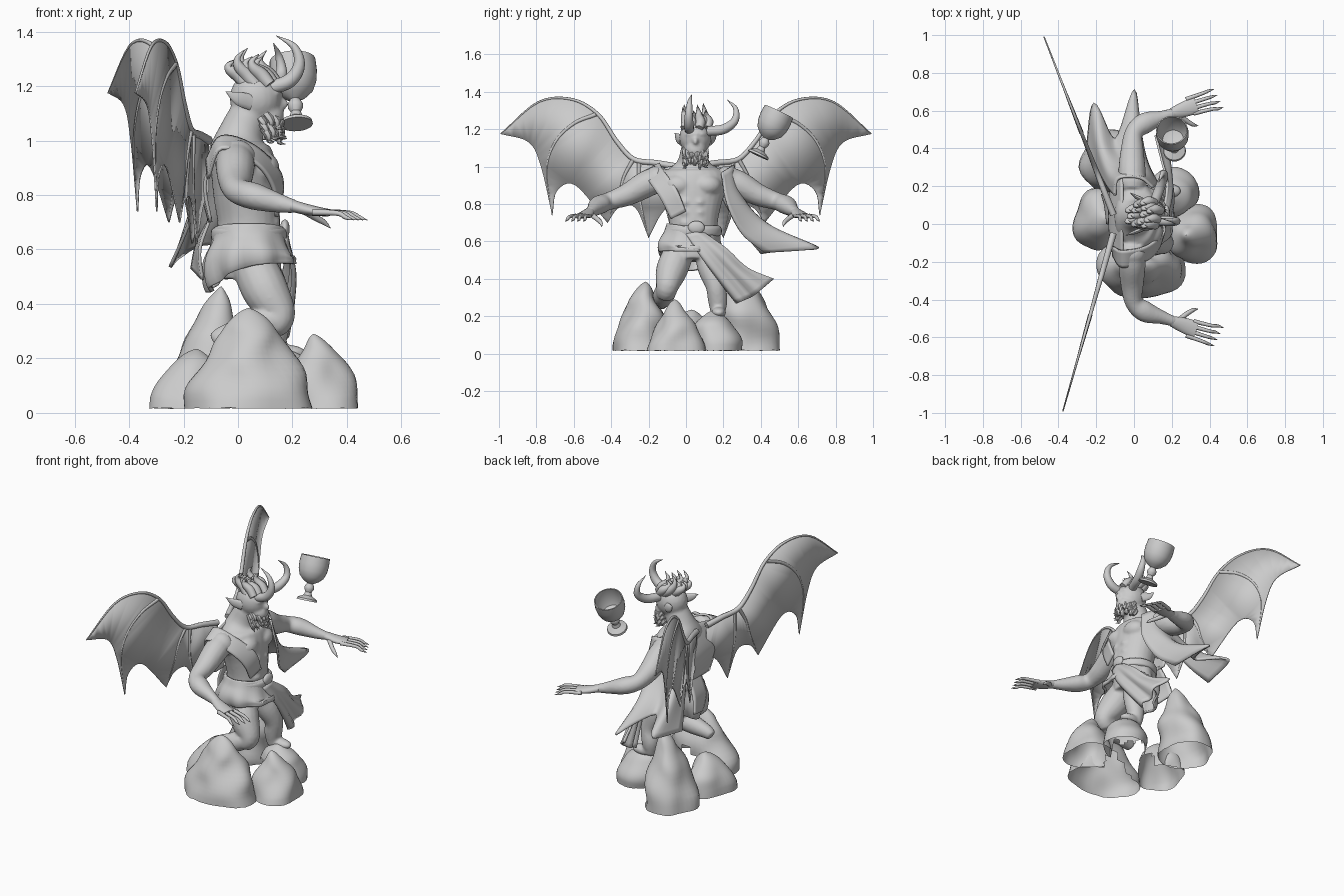
import bpy, bmesh, math, random
from mathutils import Vector as V, Matrix, noise

random.seed(4)
cube = bpy.data.objects.get("Cube")
if cube:
    bpy.data.objects.remove(cube)

stone = bpy.data.materials.new("statue_grey")
stone.use_nodes = True
stone.diffuse_color = (0.6, 0.6, 0.6, 1)
stone.node_tree.nodes["Principled BSDF"].inputs["Base Color"].default_value = (0.6, 0.6, 0.6, 1)
MID = 0.035  # the figure stands slightly off centre


def finish(name, bm, angle=50, thick=0, voxel=0):
    bmesh.ops.recalc_face_normals(bm, faces=bm.faces)
    me = bpy.data.meshes.new(name)
    bm.to_mesh(me)
    bm.free()
    ob = bpy.data.objects.new(name, me)
    bpy.context.collection.objects.link(ob)
    me.materials.append(stone)
    bpy.ops.object.select_all(action='DESELECT')
    ob.select_set(True)
    bpy.context.view_layer.objects.active = ob
    bpy.ops.object.shade_smooth_by_angle(angle=math.radians(angle))
    if thick:
        m = ob.modifiers.new("thickness", 'SOLIDIFY')
        m.thickness, m.offset = thick, 0
    if voxel:
        m = ob.modifiers.new("merge", 'REMESH')
        m.mode, m.voxel_size, m.use_smooth_shade = 'VOXEL', voxel, True
        m = ob.modifiers.new("soften", 'SMOOTH')
        m.iterations = 4
    return ob


def smooth_path(pts, steps=5):
    """Catmull-Rom through points of any dimension."""
    pts = [V(p) for p in pts]
    ext = [pts[0] * 2 - pts[1]] + pts + [pts[-1] * 2 - pts[-2]]
    out = []
    for i in range(1, len(ext) - 2):
        a, b, c, d = ext[i - 1:i + 3]
        for k in range(steps):
            t = k / steps
            out.append(0.5 * (2 * b + (c - a) * t + (2 * a - 5 * b + 4 * c - d) * t * t
                              + (3 * b - a - 3 * c + d) * t ** 3))
    return out + [pts[-1]]


def loft(bm, pts, up=(0, 0, 1), n=16, steps=5, cap=True):
    """Tube through (x, y, z, side radius[, other radius])."""
    pts = smooth_path([p if len(p) == 5 else (*p, p[3]) for p in pts], steps)
    rings = []
    for i, p in enumerate(pts):
        t = V((pts[min(i + 1, len(pts) - 1)] - pts[max(i - 1, 0)])[:3]).normalized()
        s = t.cross(V(up)).normalized()
        o = s.cross(t)
        c = V(p[:3])
        rings.append([bm.verts.new(c + s * math.cos(a) * max(p[3], .001) + o * math.sin(a) * max(p[4], .001))
                      for a in (2 * math.pi * k / n for k in range(n))])
    for r, q in zip(rings, rings[1:]):
        for k in range(n):
            bm.faces.new((r[k], r[(k + 1) % n], q[(k + 1) % n], q[k]))
    if cap:
        bm.faces.new(rings[0])
        bm.faces.new(rings[-1])
    return rings


def tube(name, pts, **kw):
    bm = bmesh.new()
    loft(bm, pts, **kw)
    return finish(name, bm)


def ball(bm, c, s):
    bmesh.ops.create_uvsphere(bm, u_segments=20, v_segments=12, radius=1,
                              matrix=Matrix.Translation(c) @ Matrix.Diagonal((*s, 1)))


def sheet(name, rows, fold=0.0, waves=3):
    """Draped cloth through rows of points, rippled along x."""
    cols = [smooth_path(r, 6) for r in rows]
    lines = [smooth_path(c, 6) for c in zip(*cols)]
    bm = bmesh.new()
    grid = []
    for i, ln in enumerate(lines):
        u = i / (len(lines) - 1)
        grid.append([bm.verts.new(p + V((fold * u * math.sin(waves * 6.28 * j / len(ln)), 0, 0)))
                     for j, p in enumerate(ln)])
    for a, b in zip(grid, grid[1:]):
        for j in range(len(a) - 1):
            bm.faces.new((a[j], a[j + 1], b[j + 1], b[j]))
    return finish(name, bm, 70, thick=0.012)


# Body: torso, limbs and muscles merged into one skin
bm = bmesh.new()
loft(bm, [(.05, .04, .5, .12, .11), (.04, .04, .6, .13, .12), (.04, .04, .7, .13, .115), (.03, .04, .8, .15, .12),
          (.02, .04, .9, .18, .12), (.005, .04, .97, .16, .11), (.01, .04, 1.02, .09, .085),
          (.04, .045, 1.1, .07, .07)], up=(1, 0, 0), n=24)
ball(bm, (.065, .05, 1.155), (.096, .086, .098))
ball(bm, (.105, .05, 1.09), (.065, .06, .055))
ball(bm, (.158, .05, 1.135), (.028, .016, .022))
ball(bm, (.13, .05, 1.175), (.035, .062, .014))
for s in (-1, 1):
    y = lambda d: MID + s * d
    ball(bm, (.085, y(.075), .9), (.068, .08, .06))
    ball(bm, (-.01, y(.19), .93), (.078, .07, .075))
    for k in range(3):
        ball(bm, (.125, y(.035), .81 - k * .055), (.03, .036, .028))
    loft(bm, [(-.01, y(.14), .95, .06), (-.01, y(.24), .91, .072), (-.01, y(.35), .85, .062, .06),
              (0, y(.45), .815, .048), (.06, y(.5), .795, .056, .05), (.15, y(.53), .77, .036),
              (.22, y(.555), .755, .027, .022)])
loft(bm, [(.05, -.03, .56, .08), (.1, -.075, .45, .085), (.15, -.1, .36, .062), (.12, -.11, .31, .05)],
     up=(0, 1, 0))
loft(bm, [(.15, -.1, .35, .055), (.06, -.12, .31, .058), (-.05, -.13, .28, .042), (-.09, -.13, .26, .03)])
loft(bm, [(.06, .12, .56, .08), (.11, .14, .45, .075), (.14, .16, .36, .055), (.13, .17, .28, .052),
          (.13, .17, .2, .035)], up=(0, 1, 0))
ball(bm, (.18, .175, .22), (.07, .04, .03))
finish("body", bm, voxel=0.009)

# Hands with long clawed fingers
for s, side in ((-1, "right"), (1, "left")):
    y = lambda d: MID + s * d
    bm = bmesh.new()
    loft(bm, [(.2, y(.55), .76, .028, .022), (.26, y(.57), .745, .04, .02), (.33, y(.595), .735, .045, .014)])
    for k in range(4):
        f = k / 3
        bx, bd = .345 - .04 * f, .56 + .075 * f
        tx, td = .475 - .05 * f, .585 + .095 * f
        loft(bm, [(bx - .03, y(bd - .01), .737, .012), ((bx + tx) / 2, y((bd + td) / 2), .733, .0095),
                  (tx - .03, y(td - .01), .718, .008), (tx, y(td), .708, .001)], n=8)
    loft(bm, [(.23, y(.55), .75, .015), (.28, y(.51), .72, .013), (.315, y(.49), .7, .01),
              (.34, y(.485), .678, .001)], n=8)
    finish(side + "_hand", bm)

# Horns, ears, hair and beard
tube("right_horn", [(.11, .02, 1.19, .025), (.19, .015, 1.22, .026), (.225, .015, 1.28, .021),
                    (.205, .02, 1.345, .013), (.14, .03, 1.385, .001)], up=(0, 1, 0))
tube("left_horn", [(.11, .12, 1.19, .026), (.14, .2, 1.2, .026), (.16, .26, 1.245, .021),
                   (.15, .265, 1.31, .013), (.13, .22, 1.358, .001)], up=(1, 0, 0))
tube("right_ear", [(.05, -.025, 1.14, .012, .03), (0, -.045, 1.155, .01, .024), (-.045, -.06, 1.18, .001)], n=12)
tube("left_ear", [(.05, .125, 1.14, .012, .03), (.01, .145, 1.155, .01, .024), (-.02, .165, 1.18, .001)], n=12)
bm = bmesh.new()
for k in range(13):
    a = k * 2.4
    r = .02 + .05 * math.sqrt(k / 13)
    x, y = .06 + r * math.cos(a), .05 + r * math.sin(a)
    h = random.uniform(.04, .1)
    loft(bm, [(x + .03, y, 1.205, .022), (x, y + .008, 1.24, .026), (x - .03, y, 1.245 + h * .3, .02),
              (x - .035, y - .005, 1.245 + h * .65, .011), (x - .01, y - .01, 1.245 + h, .001)],
         up=(0, 1, 0), n=8, steps=4)
finish("hair", bm)
bm = bmesh.new()
for row in range(3):
    for k in range(8):
        a = math.radians(-95 + 26 * k + row * 8)
        c, s = math.cos(a), math.sin(a)
        z = 1.09 - row * .02 + random.uniform(-.01, .01)
        d = random.uniform(.03, .06)
        loft(bm, [(.085 + .05 * c, .05 + .055 * s, z, .016), (.1 + .06 * c, .05 + .06 * s, z - d * .5, .014),
                  (.105 + .05 * c, .05 + .055 * s, z - d * .9, .008),
                  (.12 + .06 * c, .05 + .07 * s, z - d, .001)], up=(0, 1, 0), n=6, steps=3)
finish("beard", bm)

# Clothing: skirt, belt, chest wrap, sash and cloak
bm = bmesh.new()
loft(bm, [(.04, .04, .67, .138, .125), (.04, .03, .62, .145, .135), (.04, .02, .56, .165, .165),
          (.05, .02, .52, .155, .162)], up=(1, 0, 0), n=48, cap=False)
for v in bm.verts:
    a = math.atan2(v.co.y - .03, v.co.x - .04)
    drop = (.67 - v.co.z) / .15
    v.co.xy += V((math.cos(a), math.sin(a))) * .01 * drop * math.sin(9 * a)
    v.co.z -= .025 * drop * math.cos(2 * a)
finish("skirt", bm, 70, thick=0.014)
tube("belt", [(.04, .04, .63, .14, .128), (.04, .04, .64, .15, .138), (.04, .04, .67, .15, .138),
              (.04, .04, .685, .136, .122)], up=(1, 0, 0), n=40)
bm = bmesh.new()
ball(bm, (.172, .055, .675), (.018, .045, .035))
finish("buckle", bm)
sheet("chest_wrap", [[(-.115, -.12, .93), (-.06, -.14, 1.015), (.06, -.12, .98), (.155, -.05, .88), (.16, .0, .76)],
                     [(-.11, -.17, .86), (-.06, -.23, .97), (.07, -.19, .91), (.13, -.13, .82), (.14, -.08, .72)]])
sheet("back_wrap", [[(-.06, -.17, .98), (-.12, -.13, .85), (-.1, -.09, .7)],
                    [(-.06, .04, 1.02), (-.13, .04, .85), (-.105, .04, .7)],
                    [(-.06, .25, .98), (-.12, .2, .85), (-.1, .16, .7)]])
sheet("sash", [[(.17, .0, .64), (.2, .08, .52), (.19, .17, .4), (.16, .27, .27)],
               [(.18, .05, .65), (.2, .15, .54), (.19, .25, .43), (.17, .36, .31)],
               [(.16, .09, .65), (.18, .22, .56), (.16, .33, .46), (.13, .47, .4)]], .02, 2)
sheet("cloak", [[(.1, .19, .97), (.12, .22, .8), (.08, .3, .64), (.03, .42, .54)],
                [(.04, .24, 1.0), (.06, .28, .85), (.02, .43, .69), (.0, .71, .565)],
                [(-.04, .25, 1.01), (-.05, .3, .84), (-.09, .38, .7), (-.1, .45, .62)],
                [(-.09, .23, .99), (-.13, .28, .84), (-.18, .42, .7), (-.21, .64, .575)],
                [(-.1, .15, .97), (-.14, .2, .82), (-.19, .29, .67), (-.25, .4, .535)]])
sheet("cloak_tail", [[(-.1, .0, .72), (-.14, .0, .6), (-.13, .02, .49)],
                     [(-.1, .12, .72), (-.15, .14, .62), (-.17, .16, .53)]])

# Wings: scalloped membranes with finger bones
edge = [(.05, 1.0), (.16, 1.02), (.28, 1.04), (.37, 1.135), (.47, 1.28), (.61, 1.36), (.79, 1.345), (.99, 1.175)]
scallops = [[(.99, 1.175), (.84, 1.13), (.775, 1.0), (.715, .74)], [(.715, .74), (.69, .87), (.59, .9), (.42, .7)],
            [(.42, .7), (.36, .78), (.27, .78), (.2, .62)], [(.2, .62), (.13, .75), (.05, .82)]]
bones = [[(.48, 1.28), (.6, 1.23), (.7, 1.13), (.745, .98), (.715, .74)],
         [(.28, 1.04), (.33, .95), (.36, .85), (.42, .7)], [(.25, 1.03), (.25, .85), (.2, .62)]]
for s, side, x0, slope in ((-1, "right", -.095, .284), (1, "left", -.09, .39)):
    place = lambda p: V((x0 - slope * p[0], s * p[0], p[1]))
    outline = smooth_path(edge)[:-1]
    for sc in scallops:
        outline += smooth_path(sc)[:-1]
    bm = bmesh.new()
    face = bm.faces.new([bm.verts.new(place(p)) for p in outline + [V(scallops[-1][-1])]])
    face.normal_update()
    bmesh.ops.triangulate(bm, faces=[face])
    finish(side + "_wing_membrane", bm, thick=0.006)
    bm = bmesh.new()
    for line, r in [(edge, .018)] + [(b, .012) for b in bones]:
        loft(bm, [(*place(p), r * (1 - .8 * i / (len(line) - 1))) for i, p in enumerate(line)],
             up=(1, 0, 0), n=8)
    finish(side + "_wing_bones", bm)

# Floating goblet, turned around a tilted axis
bm = bmesh.new()
profile = [(0, 0), (.06, 0), (.057, .012), (.025, .03), (.018, .05), (.028, .068), (.028, .082), (.018, .1),
           (.045, .115), (.07, .14), (.083, .175), (.087, .215), (.084, .26), (.078, .26), (.078, .19),
           (.055, .145), (0, .125)]
axis = V((-.015, .115, .24)).normalized()
tilt = Matrix.Translation((.215, .385, 1.06)) @ V((0, 0, 1)).rotation_difference(axis).to_matrix().to_4x4()
vs = [bm.verts.new(tilt @ V((r, 0, z))) for r, z in profile]
es = [bm.edges.new(p) for p in zip(vs, vs[1:])]
bmesh.ops.spin(bm, geom=vs + es, cent=tilt.translation, axis=axis, angle=math.tau, steps=32)
bmesh.ops.remove_doubles(bm, verts=bm.verts, dist=1e-4)
finish("goblet", bm, 40)

# Boulders, hollow with ragged inner edges: base centre, base radii, summit, roundness
boulders = [((.045, -.23), (.245, .155), (.04, -.22, .385), 1.35), ((.31, -.06), (.15, .15), (.28, -.06, .29), 1.4),
            ((.2, .15), (.14, .13), (.18, .14, .23), 2.6), ((-.13, .33), (.15, .17), (-.06, .31, .465), 1.6),
            ((-.19, .03), (.13, .17), (-.15, .03, .235), 2)]
for i, (c, r, top, p) in enumerate(boulders):
    bm = bmesh.new()
    rings = loft(bm, [(c[0] + (top[0] - c[0]) * t, c[1] + (top[1] - c[1]) * t, .02 + (top[2] - .02) * t,
                       r[1] * (1 - t ** p) ** .75, r[0] * (1 - t ** p) ** .75)
                      for t in (0, .2, .4, .6, .75, .87, .95, .985, 1)], up=(1, 0, 0), n=40, steps=3, cap=False)
    for v in bm.verts:
        w = .035 * noise.noise(v.co * 7 + V((i * 3, 0, 0)))
        d = v.co - V((c[0], c[1], v.co.z))
        v.co.xy += d.normalized().xy * w * min(1, d.length / .08)
        v.co.z = max(v.co.z, .02)
    for v in rings[0]:
        v.co.z = .015 + .008 * abs(noise.noise(v.co * 30))
    inner = [v for v in bm.verts if v.co.z < .11 + .05 * noise.noise(v.co * 25)
             and (v.co.xy - V((.05, .02))).length < .14]
    bmesh.ops.delete(bm, geom=inner, context='VERTS')
    finish("boulder_%d" % (i + 1), bm, 70)
